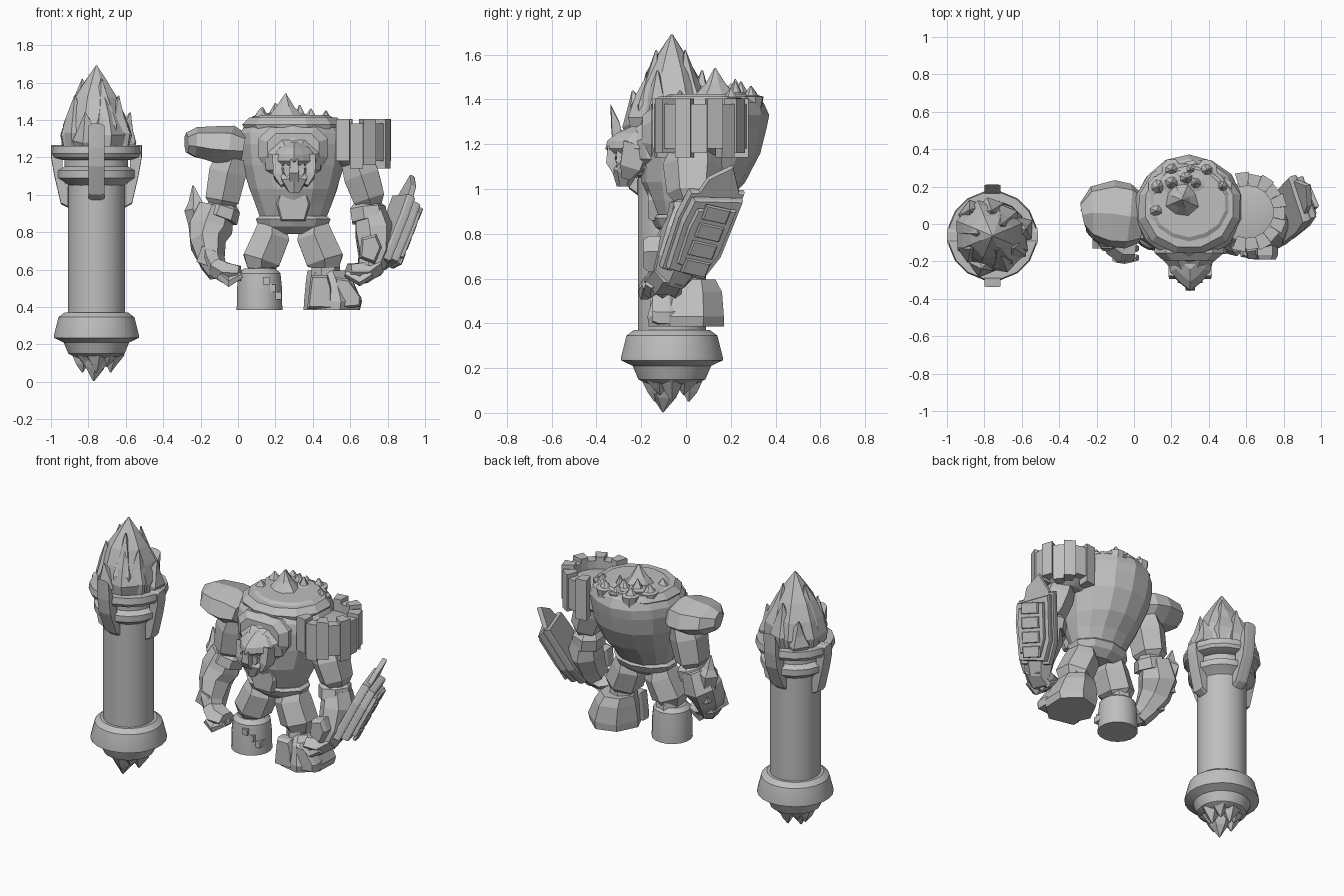
import bpy, bmesh, math, random
from mathutils import Vector, Matrix

random.seed(4)
stone = bpy.data.materials.new("stone_grey")
stone.diffuse_color = (0.52, 0.52, 0.52, 1)


def finish(name, rings, smooth=False):
    """Skin a list of point rings into a closed mesh object."""
    bm = bmesh.new()
    vs = [[bm.verts.new(p) for p in r] for r in rings]
    n = len(vs[0])
    for a, b in zip(vs, vs[1:]):
        for i in range(n):
            j = (i + 1) % n
            bm.faces.new((a[i], a[j], b[j], b[i]))
    bm.faces.new(vs[0][::-1])
    bm.faces.new(vs[-1])
    bmesh.ops.recalc_face_normals(bm, faces=bm.faces)
    me = bpy.data.meshes.new(name)
    bm.to_mesh(me)
    bm.free()
    me.materials.append(stone)
    ob = bpy.data.objects.new(name, me)
    bpy.context.collection.objects.link(ob)
    if smooth:
        bpy.ops.object.select_all(action='DESELECT')
        ob.select_set(True)
        bpy.context.view_layer.objects.active = ob
        bpy.ops.object.shade_smooth_by_angle(angle=math.radians(30))
    return ob


def limb(name, stations, n=6, level=False, jitter=0, smooth=False):
    """Loft n-sided sections; each station is (point, rx, ry)."""
    pts = [Vector(s[0]) for s in stations]
    rings = []
    for i, (_, rx, ry) in enumerate(stations):
        t = pts[min(i + 1, len(pts) - 1)] - pts[max(i - 1, 0)]
        t = Vector((0, 0, 1)) if level else t.normalized()
        ref = Vector((0, 1, 0)) if abs(t.y) < 0.9 else Vector((0, 0, 1))
        u = ref.cross(t).normalized()
        v = t.cross(u)
        k = 1 / math.cos(math.pi / n)
        ring = []
        for j in range(n):
            a = 2 * math.pi * (j + 0.5) / n
            m = k * (1 + random.uniform(-jitter, jitter))
            ring.append(pts[i] + u * rx * m * math.cos(a) + v * ry * m * math.sin(a))
        rings.append(ring)
    return finish(name, rings, smooth)


def lathe(name, profile, x, y, n=24):
    return limb(name, [((x, y, z), r, r) for r, z in profile], n, True, 0, True)


def slab(name, prof, thick, mat=Matrix(), taper=1.0):
    """Extrude an (x, z) outline along y, optionally with chamfered ends."""
    c = sum((Vector((a, 0, b)) for a, b in prof), Vector()) / len(prof)
    ends = [(-.5, 1), (.5, 1)] if taper == 1 else [(-.5, taper), (-.25, 1), (.25, 1), (.5, taper)]
    rings = [[mat @ (c + (Vector((a, 0, b)) - c) * s + Vector((0, thick * e, 0)))
              for a, b in prof] for e, s in ends]
    return finish(name, rings)


def box(name, c, d, rot=0.0):
    m = Matrix.Translation(c) @ Matrix.Rotation(rot, 4, 'Y')
    x, z = d[0] / 2, d[2] / 2
    return slab(name, [(-x, -z), (x, -z), (x, z), (-x, z)], d[1], m)


def crystal(name, base, tip, r, n=5, bulge=0.25):
    b, t = Vector(base), Vector(tip)
    return limb(name, [(b, r * .75, r * .75), (b.lerp(t, bulge), r, r),
                       (b.lerp(t, .65), r * .55, r * .55), (t, .003, .003)], n, jitter=.12)


# ---------------- pillar ----------------
PX, PY = -0.757, -0.063
lathe("pillar_shaft", [(.152, .3), (.152, 1.1)], PX, PY)
lathe("pillar_base", [(.11, .13), (.15, .15), (.175, .21), (.228, .235), (.228, .245),
                      (.203, .345), (.17, .37), (.15, .37)], PX, PY)
lathe("capital_lower", [(.15, 1.05), (.175, 1.07), (.205, 1.09), (.205, 1.13), (.17, 1.15), (.17, 1.22)], PX, PY, 16)
lathe("capital_rim", [(.18, 1.185), (.225, 1.2), (.236, 1.22), (.23, 1.26), (.185, 1.26), (.18, 1.23)], PX, PY, 16)
front_claw = [(.15, .97), (.19, 1.0), (.255, 1.15), (.27, 1.25), (.275, 1.38), (.235, 1.3),
              (.225, 1.26), (.18, 1.24), (.18, 1.08), (.15, 1.04)]
side_claw = [(.15, .93), (.19, .95), (.225, 1.1), (.243, 1.2), (.243, 1.265), (.18, 1.265), (.18, 1.08), (.15, 1.04)]
for i in range(4):
    m = Matrix.Translation((PX, PY, 0)) @ Matrix.Rotation(i * math.pi / 2, 4, 'Z')
    slab("capital_claw", front_claw if i % 2 else side_claw, .085, m, .95)

# crystal flame on top and broken points beneath
limb("flame_core", [((PX, PY, z), r, r) for r, z in
     [(.165, 1.2), (.18, 1.32), (.155, 1.42), (.11, 1.52), (.055, 1.61), (.004, 1.69)]], 8, True, .09)
for i in range(9):
    a = i * math.tau / 9 + .2
    c, s = math.cos(a), math.sin(a)
    h = (1.44, 1.62, 1.53)[i % 3]
    r1 = (.185, .075, .135)[i % 3]
    crystal("flame_shard", (PX + .125 * c, PY + .125 * s, 1.2), (PX + r1 * c, PY + r1 * s, h), .068, 5, .4)
crystal("root_point", (PX, PY - .03, .2), (PX - .015, PY - .04, .003), .085, 6)
for i in range(8):
    a = i * math.tau / 8
    c, s = math.cos(a), math.sin(a)
    crystal("root_point", (PX + .085 * c, PY + .085 * s, .18),
            (PX + .075 * c, PY + .075 * s, (.05, .08)[i % 2]), .05)

# ---------------- golem body ----------------
GX = 0.295
limb("torso", [((GX, y, z), rx, ry) for z, y, rx, ry in
     [(.85, .0, .165, .12), (.95, .015, .205, .175), (1.03, .035, .235, .225), (1.16, .065, .27, .265),
      (1.27, .075, .285, .278), (1.33, .09, .28, .27), (1.385, .105, .25, .24), (1.425, .115, .19, .18)]],
     14, True, .02)
limb("belt", [((GX, 0, z), rx, ry) for z, rx, ry in
     [(.79, .12, .08), (.83, .185, .13), (.87, .2, .15), (.885, .18, .14)]], 10, True)
slab("belly_plate", [(.23, .86), (.36, .86), (.385, .95), (.37, 1.01), (.22, 1.01), (.205, .95)],
     .06, Matrix.Translation((0, -.14, 0)), .9)
slab("chest_plate", [(.2, 1.06), (.4, 1.06), (.48, 1.2), (.48, 1.3), (.42, 1.36), (.17, 1.36), (.11, 1.3), (.11, 1.2)],
     .16, Matrix.Translation((0, -.115, 0)), .75)
limb("collar", [((GX, .08, 1.34), .25, .23), ((GX, .09, 1.375), .27, .25), ((GX, .1, 1.413), .235, .22)], 12, True, .02)

# rocky spikes on the back
for x, y, r, h in [(.255, .13, .085, 1.54), (.2, .29, .055, 1.46), (.39, .29, .052, 1.46), (.47, .2, .052, 1.45),
                   (.13, .2, .058, 1.47), (.12, .07, .055, 1.46), (.2, .22, .055, 1.49), (.28, .245, .052, 1.48),
                   (.33, .22, .048, 1.48), (.3, .29, .048, 1.45)]:
    crystal("back_spike", (x, y, 1.34), (x, y, h), r, 8, .6 if h < 1.5 else .4)

# ---------------- head ----------------
limb("neck_hood", [((GX, -.06, 1.19), .17, .14), ((GX, -.18, 1.18), .145, .115), ((GX, -.23, 1.17), .1, .09)], 8)
outline = [(.18, -.17), (.19, -.26), (.25, -.32), (.3, -.36), (.35, -.32), (.41, -.26), (.425, -.17)]
finish("brow_helmet", [[(.3 + (x - .3) * k, -.19 + (y + .19) * k, z) for x, y in outline]
                       for z, k in ((1.155, .85), (1.18, 1), (1.215, .95), (1.25, .7), (1.28, .3))])
slab("face", [(.24, 1.2), (.36, 1.2), (.365, 1.12), (.33, 1.06), (.27, 1.06), (.235, 1.12)],
     .14, Matrix.Translation((0, -.24, 0)), .85)
limb("nose_ridge", [((.3, -.33, 1.19), .02, .02), ((.3, -.335, 1.12), .025, .022), ((.3, -.31, 1.08), .025, .02)], 4)
limb("jaw", [((.3, -.24, 1.11), .08, .06), ((.3, -.28, 1.07), .065, .05), ((.3, -.28, 1.01), .025, .025)], 6)
for s in (-1, 1):
    box("eye", (.3 + s * .045, -.312, 1.145), (.04, .008, .014), s * -.35)
    limb("cheek_guard", [((.3 + s * .09, -.22, 1.2), .025, .06), ((.3 + s * .085, -.25, 1.1), .025, .045),
                         ((.3 + s * .06, -.27, 1.05), .012, .02)], 4)

# ---------------- left arm ----------------
limb("shoulder_pad", [((-.275, .05, 1.275), .05, .06), ((-.225, .06, 1.277), .075, .13), ((-.12, .055, 1.265), .092, .165),
                      ((-.03, .04, 1.26), .1, .16), ((.03, .04, 1.25), .07, .13)], 7, jitter=.03)
limb("upper_arm_left", [((-.03, .05, 1.2), .085, .1), ((-.055, .05, 1.12), .1, .11),
                        ((-.085, .05, .97), .09, .1), ((-.09, .05, .935), .06, .07)], 6)
limb("elbow_left", [((-.075, .05, .955), .06, .06), ((-.08, .05, .93), .085, .09), ((-.1, .04, .87), .09, .095)], 7)
limb("forearm_left", [((-.12, .06, .93), .09, .09), ((-.155, .045, .82), .11, .115),
                      ((-.165, .0, .74), .09, .105), ((-.14, -.06, .64), .065, .085), ((-.11, -.09, .58), .05, .06)], 7, jitter=.04)
crystal("forearm_spike", (-.2, .07, .8), (-.24, .08, 1.05), .055, 5, .5)
for z, x, y in ((.77, -.19, .03), (.67, -.17, -.05)):
    box("forearm_plate", (x, y, z), (.08, .16, .09), .35)
limb("fist_left", [((-.12, -.09, .61), .05, .065), ((-.06, -.12, .58), .055, .075), ((.01, -.13, .58), .04, .06)], 6)
for i in range(3):
    limb("finger_left", [((-.1, -.18 + i * .05, .57), .022, .022), ((-.05, -.185 + i * .05, .53), .024, .024),
                         ((.02, -.18 + i * .05, .57), .015, .015)], 5)

# ---------------- tower shoulder ----------------
TX, TY = .605, .065
for i in range(11):
    a0 = math.radians(-112 + i * 20)
    z0 = (1.18, 1.14, 1.16)[i % 3]
    z1, r = ((1.405, .215), (1.38, .205))[i % 2]
    arc = [(q * math.cos(a), q * math.sin(a)) for q, a in
           ((.14, a0), (r, a0), (r, a0 + .345), (.14, a0 + .345))]
    finish("tower_block", [[(TX + x, TY + y, z) for x, y in arc] for z in (z0, z1)])
lathe("tower_floor", [(.1, 1.15), (.16, 1.19), (.16, 1.32), (.1, 1.335)], TX, TY, 16)

# ---------------- right arm ----------------
limb("upper_arm_right", [((.63, .04, 1.19), .08, .1), ((.66, .03, 1.1), .095, .115),
                         ((.7, .03, .98), .085, .1), ((.71, .03, .94), .06, .07)], 6)
limb("elbow_right", [((.69, .03, .955), .07, .07), ((.69, .03, .93), .09, .095), ((.7, .02, .86), .09, .1)], 7)
limb("forearm_right", [((.71, .03, .9), .08, .09), ((.73, .01, .8), .1, .115), ((.73, -.04, .68), .085, .105),
                       ((.7, -.08, .59), .06, .08)], 7, jitter=.04)
slab("forearm_guard", [(.65, .66), (.73, .63), (.77, .72), (.74, .79), (.66, .77)], .1,
     Matrix.Translation((0, -.14, 0)), .8)
limb("fist_right", [((.74, -.06, .62), .05, .075), ((.67, -.09, .58), .055, .085), ((.59, -.11, .59), .04, .07)], 6)
for i in range(3):
    limb("finger_right", [((.71, -.155 + i * .055, .58), .022, .024), ((.65, -.16 + i * .055, .54), .024, .026),
                          ((.575, -.155 + i * .055, .58), .015, .017)], 5)

# layered shield on the right forearm
up = Vector((.34, .34, .88)).normalized()
w = Vector((-.3, .95, 0))
w = (w - up * w.dot(up)).normalized()
out = w.cross(up)
mid = Vector((.85, .075, .81))
face = [(-.12, -.22), (.08, -.235), (.125, -.1), (.13, .22), (-.12, .17), (-.135, .04)]
flap = [(-.1, .1), (.1, .12), (.1, .22), (.03, .33), (-.06, .25)]
stud = [(-.06, -.035), (.06, -.035), (.06, .035), (-.06, .035)]
frame = Matrix((w, out, up)).transposed().to_4x4()
for name, prof, off, k, t in [("shield_back", face, -.03, 1, .05), ("shield_middle", face, .015, .9, .05),
                              ("shield_front", face, .05, .7, .03), ("shield_flap", flap, -.02, 1, .03)]:
    slab(name, [(a * k, b * k) for a, b in prof], t, Matrix.Translation(mid + out * off) @ frame, .97)
for i in range(4):
    c = mid + up * (.12 - i * .09) + out * .065
    slab("shield_stone", stud, .025, Matrix.Translation(c) @ frame, .9)

# ---------------- legs ----------------
for side, hip, knee in (("left", .18, .125), ("right", .41, .465)):
    limb("thigh_" + side, [((hip, .0, .85), .07, .08), ((hip, -.01, .78), .095, .105),
                           ((knee, -.02, .65), .1, .105), ((knee, -.02, .61), .075, .08)], 6)
    limb("shin_" + side, [((knee, -.01, .64), .07, .08), ((knee, -.01, .55), .075, .09)], 7)
lathe("foot_left", [(.122, .385), (.12, .5), (.112, .58), (.085, .605)], .115, -.02, 18)
for i in range(3):
    box("foot_step", (.15 + i * .033, -.115 + i * .02, .54 - i * .04), (.035, .06, .04))
limb("foot_right", [((.51, .0, .385), .14, .155), ((.515, .0, .43), .145, .16),
                    ((.495, .01, .54), .12, .135), ((.48, .02, .595), .1, .1)], 7, True, .04)
slab("toe_plate", [(.37, .39), (.5, .385), (.5, .5), (.48, .57), (.39, .57)], .1,
     Matrix.Translation((0, -.11, 0)), .85)
slab("toe_plate", [(.52, .39), (.655, .4), (.66, .45), (.59, .55), (.52, .56)], .1,
     Matrix.Translation((0, -.1, 0)), .85)
